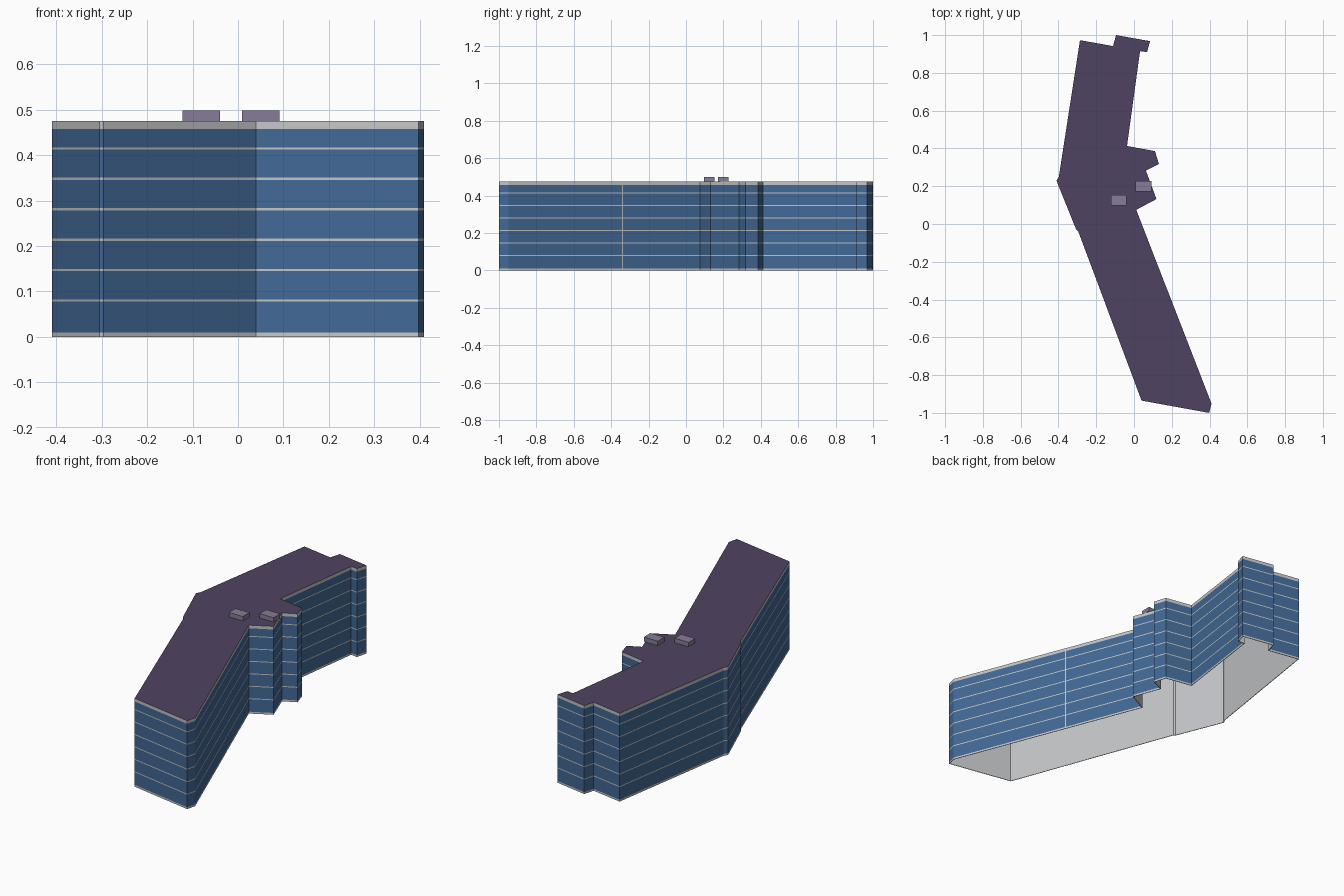
import bpy
import bmesh
from mathutils import Vector

default_cube = bpy.data.objects.get("Cube")
if default_cube:
    bpy.data.objects.remove(default_cube, do_unlink=True)


def make_material(name, colour):
    mat = bpy.data.materials.new(name)
    mat.use_nodes = True
    mat.diffuse_color = (*colour, 1)
    mat.node_tree.nodes["Principled BSDF"].inputs["Base Color"].default_value = (*colour, 1)
    return mat


concrete = make_material("pale grey concrete", (0.55, 0.56, 0.58))
glass = make_material("blue glass", (0.055, 0.14, 0.3))
roofing = make_material("dark purple roofing", (0.08, 0.055, 0.12))
plant_paint = make_material("mauve plant paint", (0.24, 0.2, 0.31))

HEIGHT = 0.475
SHELL = 0.003
FLOORS = 7
FLOOR_STEP = 0.067
BAND = 0.005

# Floor plan, clockwise from the back corner
plan = [
    (-0.286, 0.973), (-0.111, 0.942), (-0.095, 1), (0.085, 0.968),
    (0.069, 0.91), (0.032, 0.915), (-0.037, 0.413), (0.111, 0.386),
    (0.132, 0.317), (0.063, 0.283), (0.119, 0.132), (0.012, 0.075),
    (0.172, -0.338), (0.174, -0.342), (0.41, -0.95), (0.398, -1),
    (0.04, -0.935), (-0.296, -0.037), (-0.305, -0.032), (-0.403, 0.21),
    (-0.41, 0.23), (-0.398, 0.25),
]
outer = [Vector(p) for p in reversed(plan)]


def inset_outline(points, distance):
    """Mitred inward offset of a counter-clockwise outline."""
    result = []
    for i, p in enumerate(points):
        before = (p - points[i - 1]).normalized()
        after = (points[(i + 1) % len(points)] - p).normalized()
        n1 = Vector((-before.y, before.x))
        n2 = Vector((-after.y, after.x))
        result.append(p + (n1 + n2) * distance / (1 + n1.dot(n2)))
    return result


inner = inset_outline(outer, SHELL)


def ring(bm, points, z):
    return [bm.verts.new((p.x, p.y, z)) for p in points]


def bridge(bm, lower, upper, material_rule=lambda i: 0):
    for i in range(len(lower)):
        j = (i + 1) % len(lower)
        face = bm.faces.new((lower[i], lower[j], upper[j], upper[i]))
        face.material_index = material_rule(i)


def finish(name, bm, materials):
    mesh = bpy.data.meshes.new(name)
    bm.to_mesh(mesh)
    bm.free()
    for mat in materials:
        mesh.materials.append(mat)
    obj = bpy.data.objects.new(name, mesh)
    bpy.context.collection.objects.link(obj)
    return obj


# Facade: storeys of glass between thin concrete floor bands
levels = [0, 0.01]
for floor in range(1, FLOORS):
    middle = 0.013 + floor * FLOOR_STEP
    levels += [middle - BAND / 2, middle + BAND / 2]
levels += [0.458, HEIGHT]


def is_glazed(i):
    """Very short walls are left as solid seams."""
    return (outer[(i + 1) % len(outer)] - outer[i]).length > 0.006


bm = bmesh.new()
rings = [ring(bm, outer, z) for z in levels]
for row in range(len(levels) - 1):
    bridge(bm, rings[row], rings[row + 1],
           lambda i, row=row: int(row % 2 == 1 and is_glazed(i)))
finish("facade", bm, [concrete, glass])

# Inner lining: open at the bottom, with a rim and a ceiling
bm = bmesh.new()
rim = ring(bm, outer, 0)
foot = ring(bm, inner, 0)
head = ring(bm, inner, HEIGHT - SHELL)
bridge(bm, foot, rim)
bridge(bm, head, foot)
bm.faces.new(list(reversed(head)))
finish("inner_lining", bm, [concrete])

# Flat roof
bm = bmesh.new()
bm.faces.new(ring(bm, outer, HEIGHT))
finish("roof", bm, [roofing])

# Rooftop plant boxes
for name, x, y in (("plant_box_right", -0.081, 0.125), ("plant_box_left", 0.05, 0.2)):
    bm = bmesh.new()
    bmesh.ops.create_cube(bm, size=1)
    bmesh.ops.scale(bm, vec=(0.083, 0.056, 0.024), verts=bm.verts)
    box = finish(name, bm, [plant_paint])
    box.location = (x, y, HEIGHT + 0.012)
